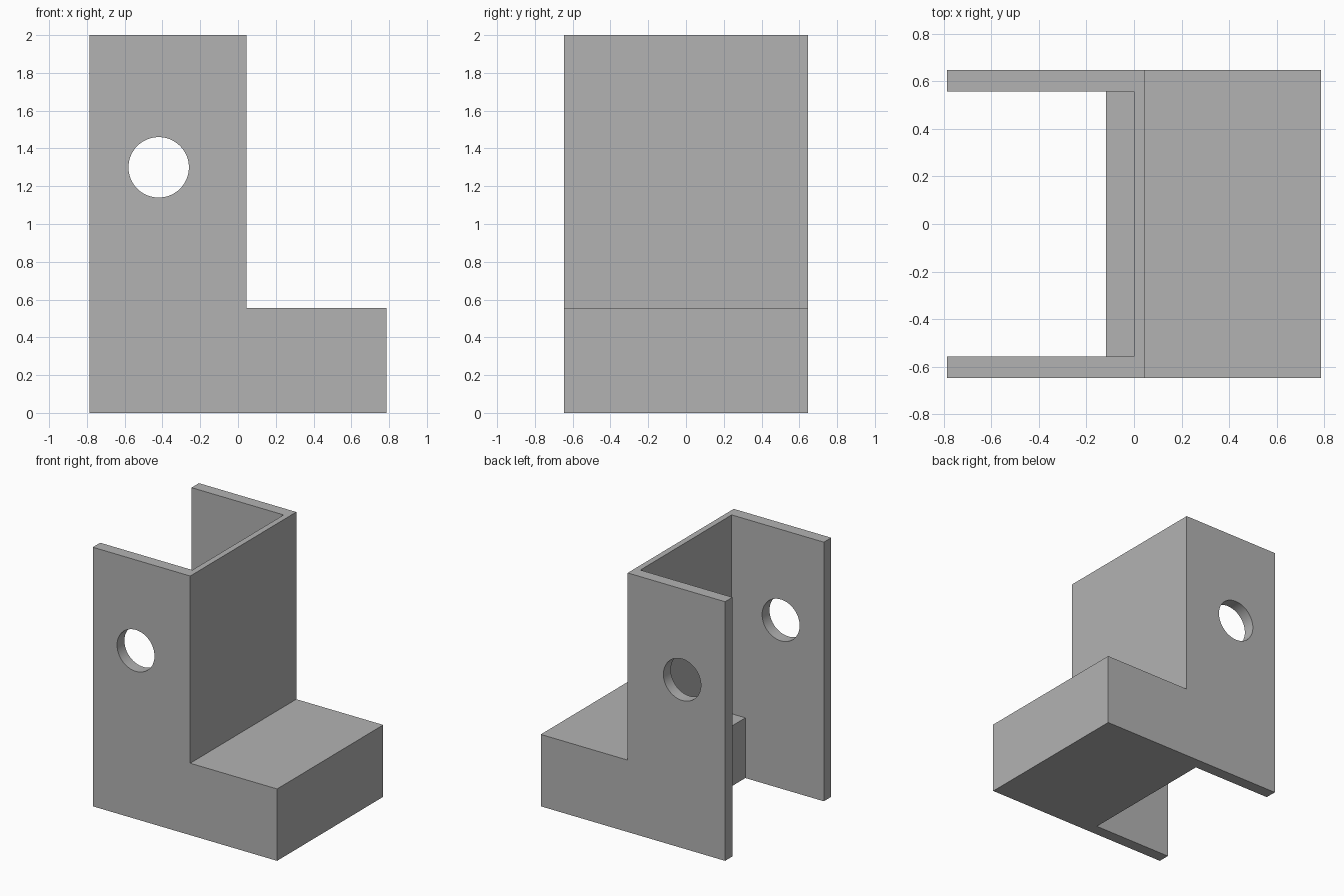
import bpy, bmesh, math

if "Cube" in bpy.data.objects:
    bpy.data.objects.remove(bpy.data.objects["Cube"])

HALF_X, HALF_Y, WALL = 0.787, 0.647, 0.09

grey = bpy.data.materials.new("plain grey")
grey.diffuse_color = (0.45, 0.45, 0.45, 1)
grey.use_nodes = True
grey.node_tree.nodes["Principled BSDF"].inputs["Base Color"].default_value = grey.diffuse_color


def extrude_profile(name, profile, y0, y1):
    """Extrude an (x, z) outline along y."""
    bm = bmesh.new()
    face = bm.faces.new([bm.verts.new((x, y0, z)) for x, z in profile])
    out = bmesh.ops.extrude_face_region(bm, geom=[face])
    moved = [v for v in out["geom"] if isinstance(v, bmesh.types.BMVert)]
    bmesh.ops.translate(bm, verts=moved, vec=(0, y1 - y0, 0))
    bmesh.ops.recalc_face_normals(bm, faces=bm.faces)
    mesh = bpy.data.meshes.new(name)
    bm.to_mesh(mesh)
    bm.free()
    mesh.materials.append(grey)
    obj = bpy.data.objects.new(name, mesh)
    bpy.context.collection.objects.link(obj)
    return obj


def cut(target, cutter):
    mod = target.modifiers.new("cut", "BOOLEAN")
    mod.operation, mod.solver, mod.object = "DIFFERENCE", "EXACT", cutter
    bpy.context.view_layer.objects.active = target
    bpy.ops.object.modifier_apply(modifier=mod.name)
    bpy.data.objects.remove(cutter)


# L-shaped bracket body
body = extrude_profile("bracket_body", [
    (-HALF_X, 0), (HALF_X, 0), (HALF_X, 0.555),
    (0.045, 0.555), (0.045, 2), (-HALF_X, 2)], -HALF_Y, HALF_Y)

# Stepped channel between the two side walls
cavity = extrude_profile("cavity_cutter", [
    (-1, -0.1), (-0.117, -0.1), (-0.117, 0.465),
    (0, 0.465), (0, 2.1), (-1, 2.1)], -HALF_Y + WALL, HALF_Y - WALL)
cut(body, cavity)

# Round hole through both side walls
circle = [(-0.42 + 0.16 * math.cos(math.tau * i / 64),
           1.3 + 0.16 * math.sin(math.tau * i / 64)) for i in range(64)]
cut(body, extrude_profile("hole_cutter", circle, -1, 1))

# Smooth hole rims, sharp box edges
body.select_set(True)
bpy.context.view_layer.objects.active = body
bpy.ops.object.shade_smooth_by_angle(angle=math.radians(30))
